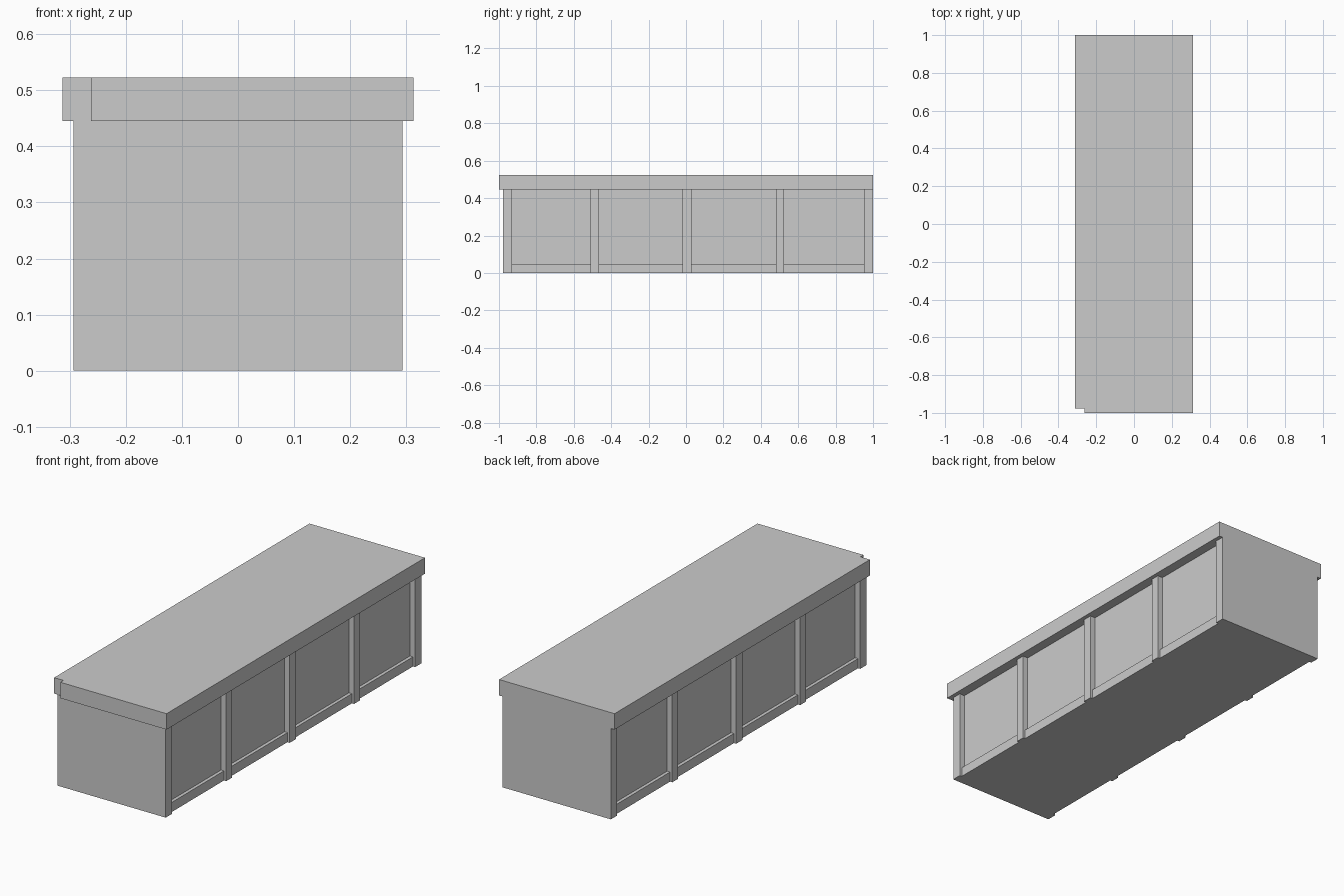
import bpy, bmesh

if "Cube" in bpy.data.objects:
    bpy.data.objects.remove(bpy.data.objects["Cube"])

BODY_W, BODY_H, TOP_H = 0.293, 0.445, 0.523
FRONT, BACK = -0.978, 1.0
POSTS = [(-0.978, -0.93), (-0.51, -0.465), (-0.018, 0.03), (0.48, 0.525), (0.953, 1.0)]
RAIL_H, PANEL_X, RAIL_X = 0.047, 0.265, 0.281


def boxes(name, bounds):
    """One object made of separate boxes (x0, x1, y0, y1, z0, z1)."""
    bm = bmesh.new()
    for x0, x1, y0, y1, z0, z1 in bounds:
        vs = bmesh.ops.create_cube(bm, size=1)["verts"]
        for v in vs:
            v.co = (x1 if v.co.x > 0 else x0,
                    y1 if v.co.y > 0 else y0,
                    z1 if v.co.z > 0 else z0)
    return finish(name, bm)


def finish(name, bm):
    bmesh.ops.recalc_face_normals(bm, faces=bm.faces)
    mesh = bpy.data.meshes.new(name)
    bm.to_mesh(mesh)
    bm.free()
    obj = bpy.data.objects.new(name, mesh)
    bpy.context.collection.objects.link(obj)
    return obj


def cut(obj, cutter):
    mod = obj.modifiers.new("cut", 'BOOLEAN')
    mod.operation = 'DIFFERENCE'
    mod.solver = 'EXACT'
    mod.object = cutter
    bpy.context.view_layer.objects.active = obj
    bpy.ops.object.modifier_apply(modifier=mod.name)
    bpy.data.objects.remove(cutter)


def bay_cutter(name, depth_x, z0, z1):
    """Boxes for every bay between posts, on both long sides."""
    bays = [(a[1], b[0]) for a, b in zip(POSTS, POSTS[1:])]
    return boxes(name, [(min(s * depth_x, s * 0.4), max(s * depth_x, s * 0.4), y0, y1, z0, z1)
                        for s in (-1, 1) for y0, y1 in bays])


# Cabinet body: recessed panels leave the posts and the lower rails standing
body = boxes("cabinet_body", [(-BODY_W, BODY_W, FRONT, BACK, 0, BODY_H)])
cut(body, bay_cutter("panel_cutter", PANEL_X, RAIL_H, BODY_H + 0.1))
cut(body, bay_cutter("rail_cutter", RAIL_X, -0.1, RAIL_H + 0.01))

# Countertop slab with a small notch in the front left corner
outline = [(-0.262, -1), (0.313, -1), (0.313, 1), (-0.313, 1), (-0.313, -0.976), (-0.262, -0.976)]
bm = bmesh.new()
base = bm.faces.new([bm.verts.new((x, y, BODY_H)) for x, y in outline])
top = bmesh.ops.extrude_face_region(bm, geom=[base], use_keep_orig=True)["geom"]
bmesh.ops.translate(bm, vec=(0, 0, TOP_H - BODY_H),
                    verts=[g for g in top if isinstance(g, bmesh.types.BMVert)])
finish("countertop", bm)
